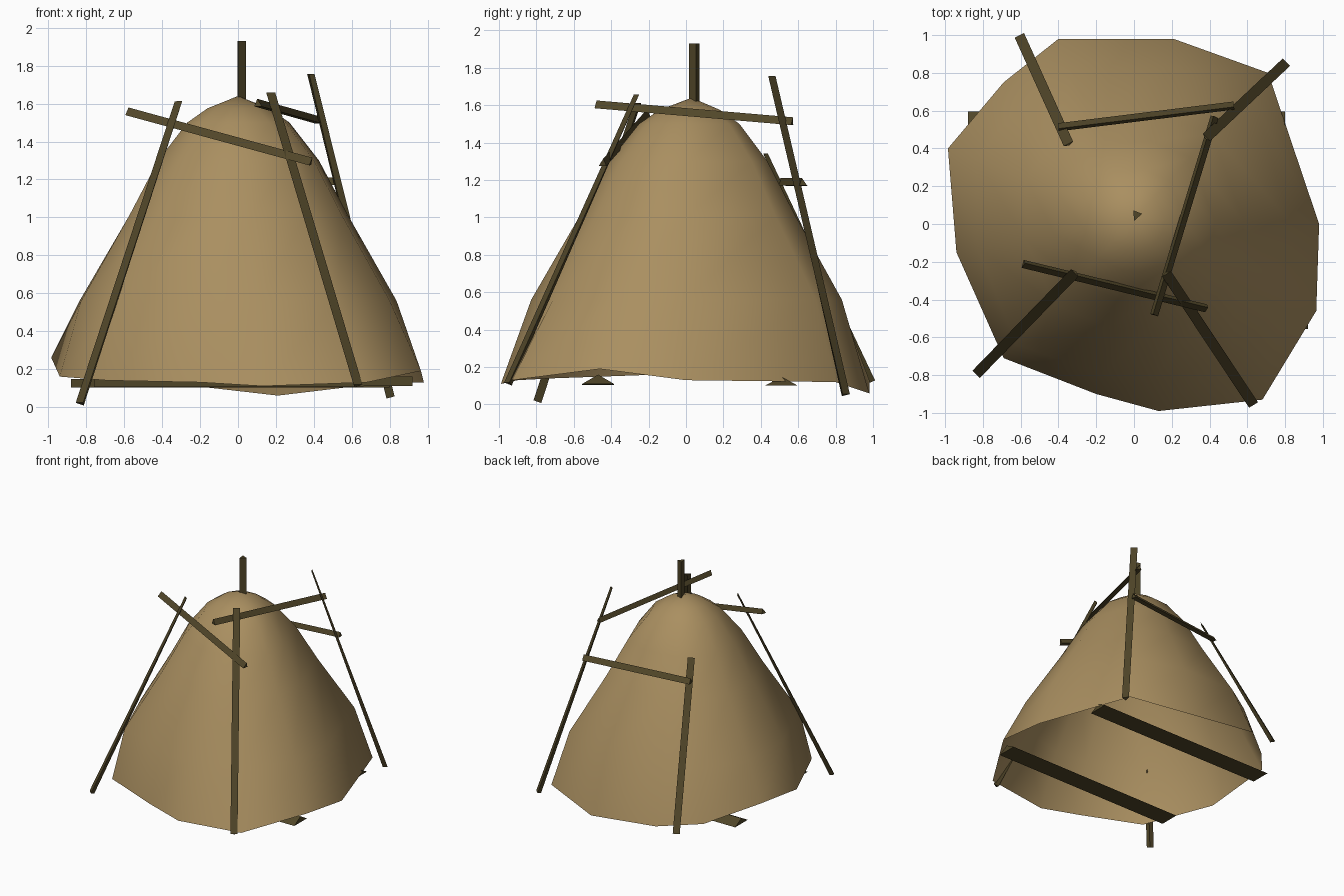
import bpy
import math
from mathutils import Vector

if "Cube" in bpy.data.objects:
    bpy.data.objects.remove(bpy.data.objects["Cube"])


def material(name, rgb):
    m = bpy.data.materials.new(name)
    m.diffuse_color = (*rgb, 1)
    m.use_nodes = True
    m.node_tree.nodes["Principled BSDF"].inputs["Base Color"].default_value = m.diffuse_color
    return m


HAY = material("dry_hay", (0.40, 0.275, 0.118))
WOOD = material("dark_wood", (0.082, 0.062, 0.022))


def make(name, verts, faces, mat, smooth=False):
    me = bpy.data.meshes.new(name)
    me.from_pydata(verts, [], faces)
    me.materials.append(mat)
    me.validate()
    ob = bpy.data.objects.new(name, me)
    bpy.context.collection.objects.link(ob)
    for p in me.polygons:
        p.use_smooth = smooth
    return ob


def beam(name, a, b, out, width=0.055, depth=0.035, end_depth=None):
    """Triangular beam from a to b, flat side facing 'out', optionally thinner at b."""
    a, b, out = Vector(a), Vector(b), Vector(out)
    d = (b - a).normalized()
    side = d.cross(out).normalized()
    nrm = side.cross(d).normalized()
    verts = []
    for p, t in ((a, depth), (b, depth if end_depth is None else end_depth)):
        verts += [p + side * width / 2 + nrm * t / 2,
                  p - side * width / 2 + nrm * t / 2,
                  p - nrm * t / 2]
    faces = [(2, 1, 0), (3, 4, 5)] + [(i, (i + 1) % 3, (i + 1) % 3 + 3, i + 3) for i in range(3)]
    return make(name, verts, faces, WOOD)


# Hay mound: uneven twelve-sided rim (x, y, z, bulge), open underneath, rounded top
RIM = [(0.98, 0.00, 0.13, 0.98), (0.71, 0.80, 0.12, 1.02), (0.21, 0.98, 0.06, 0.98),
       (-0.40, 0.98, 0.13, 0.98), (-0.69, 0.75, 0.14, 1.0), (-0.985, 0.40, 0.26, 1.0),
       (-0.94, -0.15, 0.16, 1.0), (-0.69, -0.71, 0.14, 1.04), (-0.20, -0.90, 0.13, 1.0),
       (0.13, -0.99, 0.11, 0.97), (0.68, -0.93, 0.13, 0.93), (0.965, -0.46, 0.19, 0.98)]
RINGS = [(0.56, 0.865), (1.01, 0.595), (1.30, 0.435), (1.50, 0.275), (1.575, 0.165)]
N = len(RIM)
verts = [p[:3] for p in RIM]
for z, s in RINGS:
    for x, y, _, bulge in RIM:
        r = math.hypot(x, y)
        blend = 0.25 + 0.6 * (1 - s)          # rounder towards the top
        k = s * (r + (1 - r) * blend) / r * (1 + (bulge - 1) * s / 0.86)
        verts.append((x * k, y * k + 0.025 * (1 - s), z))
verts.append((0.0, 0.03, 1.64))
faces = []
for j in range(len(RINGS)):
    for i in range(N):
        i2 = (i + 1) % N
        faces.append((j * N + i, j * N + i2, (j + 1) * N + i2, (j + 1) * N + i))
last = len(RINGS) * N
faces += [(last + i, last + (i + 1) % N, last + N) for i in range(N)]
make("hay_mound", verts, faces, HAY, smooth=True)

# Centre pole sticking out of the top
beam("centre_pole", (0.01, 0.04, 1.45), (0.01, 0.04, 1.93), (0.4, 1, 0), 0.05, 0.05)

# Leaning poles around the mound, thinner towards the top
for name, foot, tip, out in [
        ("front_left_pole", (-0.825, -0.785, 0.015), (-0.31, -0.255, 1.61), (-1, -1, 0.5)),
        ("front_right_pole", (0.625, -0.945, 0.11), (0.17, -0.26, 1.655), (0.6, -1, 0.5)),
        ("back_right_pole", (0.795, 0.845, 0.05), (0.38, 0.455, 1.755), (1, 1, 0.5)),
        ("back_left_pole", (-0.60, 0.985, 0.12), (-0.345, 0.42, 1.34), (-0.5, 1, 0.5))]:
    beam(name, foot, tip, out, 0.055, 0.035, 0.012)

# Bars tied across the poles
beam("front_bar", (-0.585, -0.205, 1.55), (0.385, -0.44, 1.285), (-0.2, -1, 0.7), 0.05, 0.035)
beam("right_bar", (0.10, -0.48, 1.595), (0.42, 0.57, 1.505), (1, -0.3, 0.7), 0.05, 0.035)
beam("back_bar", (-0.40, 0.505, 1.18), (0.53, 0.62, 1.18), (-0.1, 1, 0.7), 0.05, 0.035)

# Ground rails under the mound, flat side down
beam("front_rail", (-0.76, -0.47, 0.13), (0.92, -0.47, 0.135), (0, 0, -1), 0.17, 0.05)
beam("back_rail", (-0.88, 0.51, 0.125), (0.80, 0.51, 0.125), (0, 0, -1), 0.17, 0.045)
